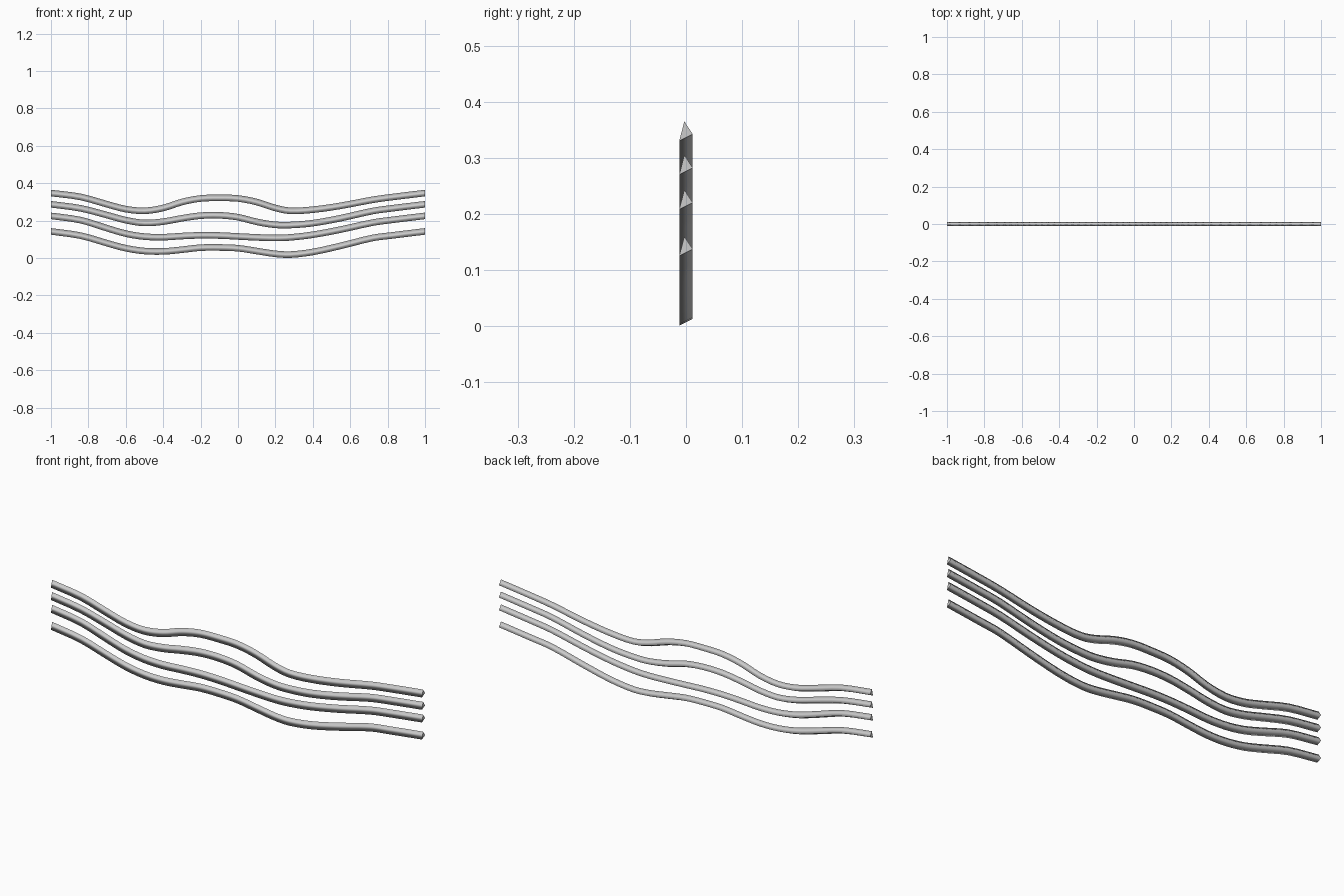
import bpy, bmesh
from mathutils import Vector

if "Cube" in bpy.data.objects:
    bpy.data.objects.remove(bpy.data.objects["Cube"])

# Shared stations along x, and the centre height of each wire there
XS = [-1, -.84, -.7, -.6, -.5, -.4, -.3, -.2, -.1, 0, .1, .2, .28, .4, .55, .72, .82, 1]
WIRES = {
    "top_wire": [.348, .327, .288, .262, .253, .268, .300, .319, .322,
                 .319, .300, .268, .253, .259, .280, .312, .326, .348],
    "upper_wire": [.288, .266, .230, .203, .188, .195, .213, .227, .229,
                   .219, .194, .178, .177, .187, .214, .252, .266, .288],
    "lower_wire": [.226, .203, .160, .131, .115, .112, .118, .122, .121,
                   .116, .111, .108, .111, .125, .153, .190, .204, .226],
    "bottom_wire": [.143, .120, .080, .053, .038, .036, .045, .056, .057,
                    .053, .038, .023, .019, .033, .066, .108, .121, .143],
}
# Triangular section: (y, offset across the wire)
SECTION = [(-.003, .017), (-.012, -.018), (.012, -.006)]
STEPS = 3


def smooth_path(zs):
    """Cubic interpolation through the stations, as points and tangents."""
    n = len(XS)
    slope = [(zs[min(i + 1, n - 1)] - zs[max(i - 1, 0)]) /
             (XS[min(i + 1, n - 1)] - XS[max(i - 1, 0)]) for i in range(n)]
    path = []
    for i in range(n - 1):
        h = XS[i + 1] - XS[i]
        for k in range(STEPS + (i == n - 2)):
            t = k / STEPS
            z = ((2*t**3 - 3*t**2 + 1) * zs[i] + (t**3 - 2*t**2 + t) * h * slope[i]
                 + (3*t**2 - 2*t**3) * zs[i + 1] + (t**3 - t**2) * h * slope[i + 1])
            path.append(Vector((XS[i] + t * h, 0, z)))
    tangents = []
    for i in range(len(path)):
        if i in (0, len(path) - 1):
            tangents.append(Vector((1, 0, 0)))  # ends are cut upright
        else:
            tangents.append((path[i + 1] - path[i - 1]).normalized())
    return path, tangents


def make_wire(name, zs):
    path, tangents = smooth_path(zs)
    bm = bmesh.new()
    rings = []
    for p, t in zip(path, tangents):
        across = Vector((-t.z, 0, t.x))
        rings.append([bm.verts.new(p + across * n + Vector((0, y, 0))) for y, n in SECTION])
    for a, b in zip(rings, rings[1:]):
        for j in range(3):
            k = (j + 1) % 3
            bm.faces.new((a[j], a[k], b[k], b[j])).smooth = True
    # Flat end caps with sharp rims
    for ring in (rings[0], rings[-1]):
        cap = bm.faces.new(ring)
        cap.smooth = False
        for e in cap.edges:
            e.smooth = False
    bmesh.ops.recalc_face_normals(bm, faces=bm.faces[:])
    mesh = bpy.data.meshes.new(name)
    bm.to_mesh(mesh)
    bm.free()
    obj = bpy.data.objects.new(name, mesh)
    bpy.context.collection.objects.link(obj)


for wire_name, heights in WIRES.items():
    make_wire(wire_name, heights)
